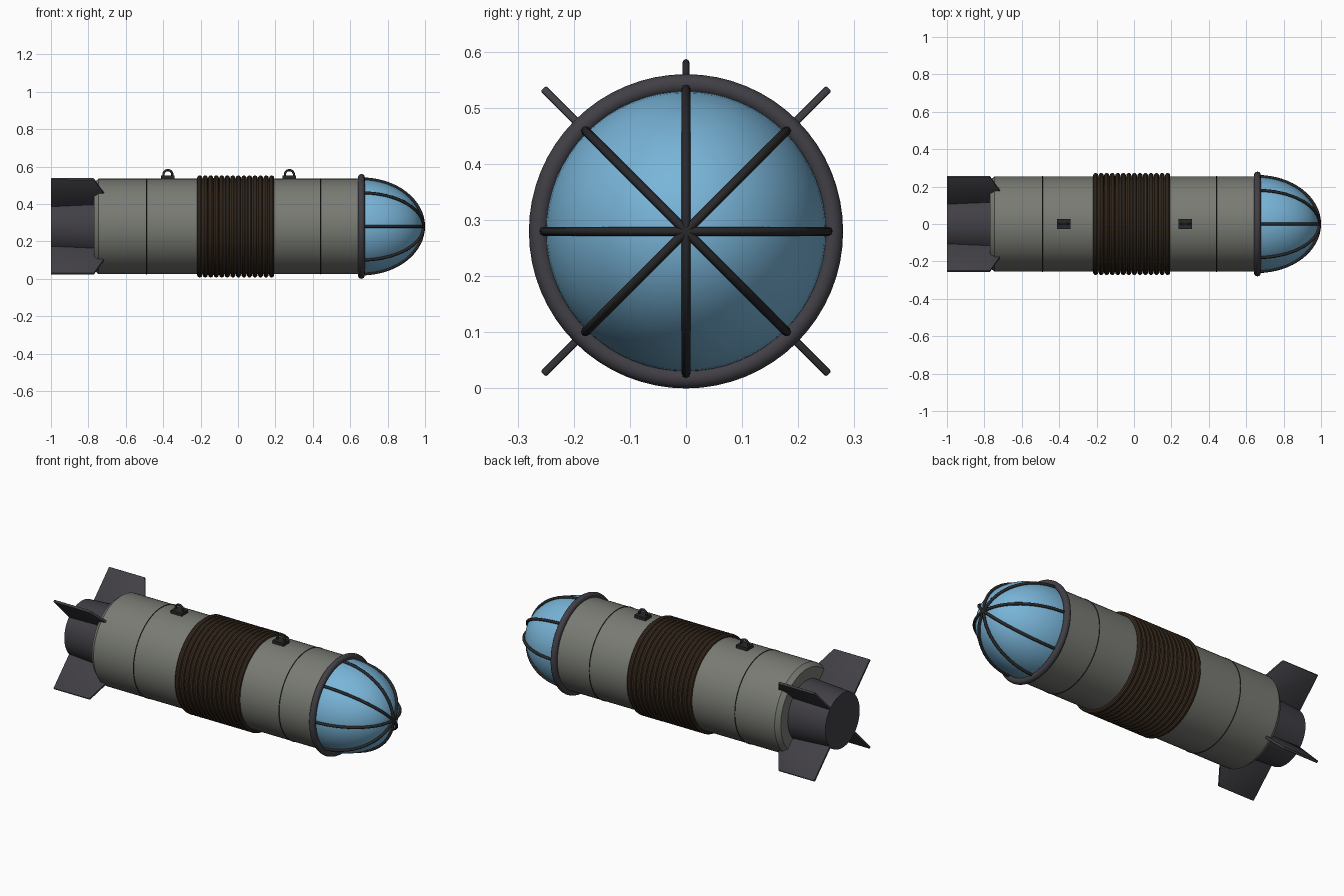
import bpy, bmesh, math
from mathutils import Matrix, Vector

if "Cube" in bpy.data.objects:
    bpy.data.objects.remove(bpy.data.objects["Cube"])

ZC = 0.28  # height of the long axis


def mat(name, rgb):
    m = bpy.data.materials.new(name)
    m.diffuse_color = (*rgb, 1)
    m.use_nodes = True
    m.node_tree.nodes["Principled BSDF"].inputs["Base Color"].default_value = m.diffuse_color
    return m


GREY = mat("olive_grey", (0.19, 0.197, 0.172))
DARK = mat("dark_metal", (0.053, 0.05, 0.06))
BLACK = mat("black_metal", (0.022, 0.022, 0.024))
BROWN = mat("brown_coil", (0.047, 0.028, 0.016))
BLUE = mat("blue_glass", (0.19, 0.46, 0.69))


def make(name, bm, material, smooth=True):
    bmesh.ops.recalc_face_normals(bm, faces=bm.faces[:])
    me = bpy.data.meshes.new(name)
    bm.to_mesh(me)
    bm.free()
    ob = bpy.data.objects.new(name, me)
    bpy.context.collection.objects.link(ob)
    me.materials.append(material)
    if smooth:
        bpy.ops.object.select_all(action='DESELECT')
        ob.select_set(True)
        bpy.context.view_layer.objects.active = ob
        bpy.ops.object.shade_smooth_by_angle(angle=math.radians(35))
    return ob


def lathe(name, profile, material, n=64, closed=False):
    """Spin (x, radius) points around the long axis."""
    bm = bmesh.new()
    vs = [bm.verts.new((x, 0, r)) for x, r in profile]
    es = [bm.edges.new(p) for p in zip(vs, vs[1:])]
    if closed:
        es.append(bm.edges.new((vs[-1], vs[0])))
    bmesh.ops.spin(bm, geom=vs + es, cent=(0, 0, 0), axis=(1, 0, 0),
                   angle=2 * math.pi, steps=n, use_duplicate=False)
    bmesh.ops.remove_doubles(bm, verts=bm.verts[:], dist=1e-5)
    bmesh.ops.translate(bm, verts=bm.verts[:], vec=(0, 0, ZC))
    return make(name, bm, material)


def ring(name, x, major, minor, material, k=10):
    pts = [(x + minor * math.cos(2 * math.pi * i / k),
            major + minor * math.sin(2 * math.pi * i / k)) for i in range(k)]
    return lathe(name, pts, material, closed=True)


def tube(name, pts, radius, material, cyclic=False):
    cu = bpy.data.curves.new(name, 'CURVE')
    cu.dimensions = '3D'
    cu.bevel_depth = radius
    cu.bevel_resolution = 2
    cu.use_fill_caps = True
    sp = cu.splines.new('POLY')
    sp.points.add(len(pts) - 1)
    for p, c in zip(sp.points, pts):
        p.co = (*c, 1)
    sp.use_smooth = True
    cu.materials.append(material)
    ob = bpy.data.objects.new(name, cu)
    bpy.context.collection.objects.link(ob)
    return ob


# Main body with chamfered rear edge
lathe("body", [(-0.77, 0), (-0.77, 0.235), (-0.745, 0.255), (0.66, 0.255), (0.66, 0)], GREY)
for i, x in enumerate((-0.49, 0.44)):
    ring(f"body_seam_{i}", x, 0.2545, 0.003, BLACK, 6)

# Wound coil around the middle
for i in range(14):
    ring(f"coil_{i}", -0.205 + i * 0.0296, 0.259, 0.0138, BROWN)

# Nose collar, glass dome and cage ribs
ring("nose_collar", 0.66, 0.262, 0.018, DARK, 16)
N = 20
lathe("glass_dome", [(0.66 + 0.325 * math.sin(t), 0.25 * math.cos(t))
                     for t in (math.pi / 2 * i / N for i in range(N + 1))], BLUE)
for j in range(4):
    a = math.pi * j / 4
    pts = []
    for i in range(33):
        t = math.pi * i / 32
        r = 0.254 * math.cos(t)
        pts.append((0.66 + 0.332 * math.sin(t), r * math.sin(a), ZC + r * math.cos(a)))
    tube(f"cage_rib_{j}", pts, 0.008, BLACK)

# Tapered tail
lathe("tail_cone", [(-1, 0), (-1, 0.157), (-0.76, 0.172), (-0.76, 0)], DARK)

# Four diagonal fins
for j in range(4):
    bm = bmesh.new()
    outline = [(-1, 0.13), (-1, 0.36), (-0.77, 0.36), (-0.68, 0.18), (-0.68, 0.13)]
    f = bm.faces.new([bm.verts.new((x, -0.007, r)) for x, r in outline])
    ext = bmesh.ops.extrude_face_region(bm, geom=[f])
    bmesh.ops.translate(bm, vec=(0, 0.014, 0),
                        verts=[v for v in ext["geom"] if isinstance(v, bmesh.types.BMVert)])
    bmesh.ops.recalc_face_normals(bm, faces=bm.faces[:])
    bmesh.ops.bevel(bm, geom=bm.edges[:], offset=0.004, segments=2, affect='EDGES', profile=0.5)
    m = Matrix.Translation((0, 0, ZC)) @ Matrix.Rotation(math.pi / 4 + j * math.pi / 2, 4, 'X')
    bmesh.ops.transform(bm, matrix=m, verts=bm.verts[:])
    make(f"tail_fin_{j}", bm, DARK)

# Suspension lugs: base plate plus half loop
for i, x in enumerate((-0.375, 0.275)):
    bm = bmesh.new()
    bmesh.ops.create_cube(bm, size=1, matrix=Matrix.Translation((x, 0, 0.541))
                          @ Matrix.Diagonal((0.072, 0.055, 0.02, 1)))
    make(f"lug_plate_{i}", bm, BLACK, False)
    pts = [(x + 0.024 * math.cos(math.pi * k / 14), 0, 0.557 + 0.024 * math.sin(math.pi * k / 14))
           for k in range(15)]
    pts = [(x + 0.024, 0, 0.545)] + pts + [(x - 0.024, 0, 0.545)]
    tube(f"lug_loop_{i}", pts, 0.006, BLACK)
